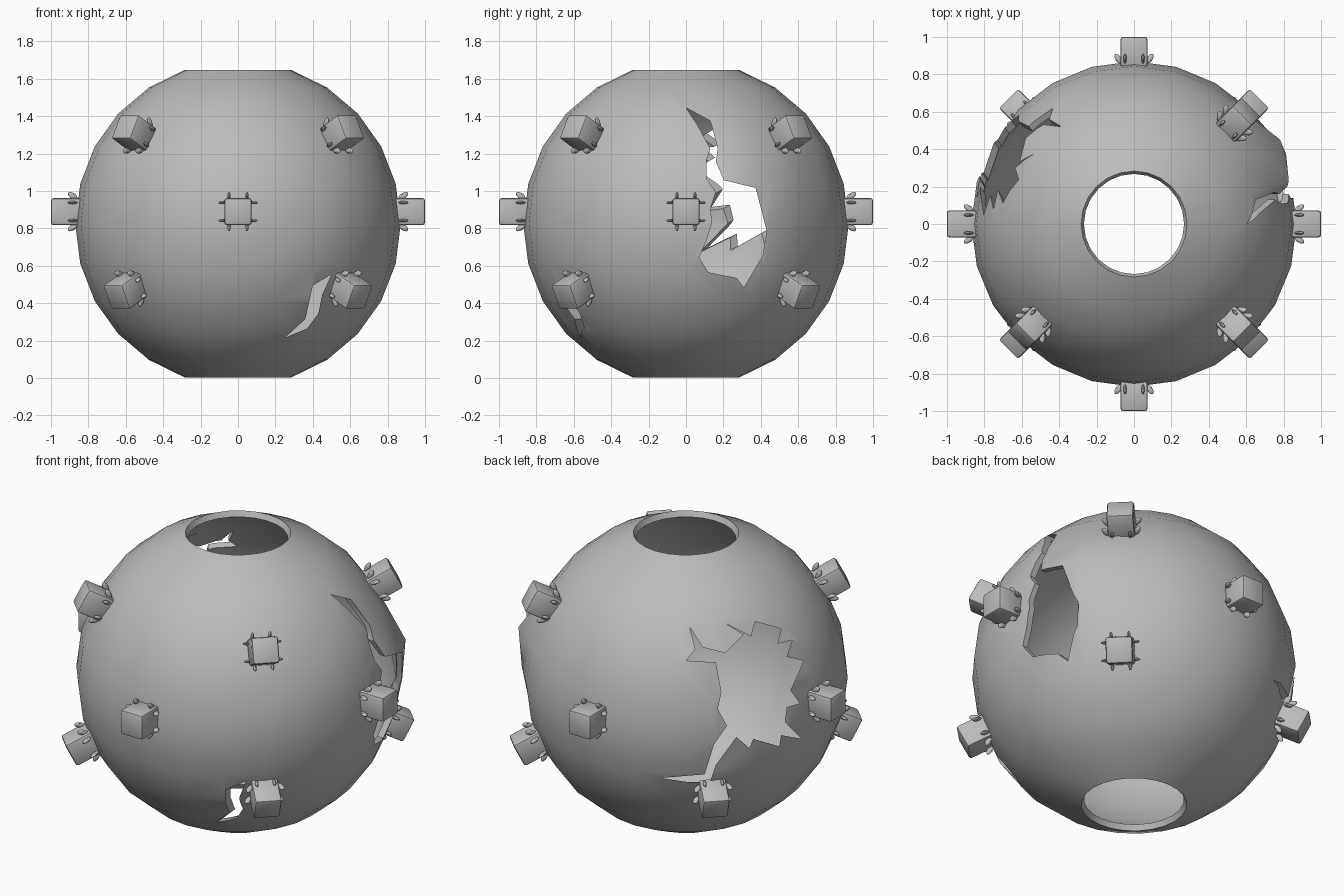
import bpy, bmesh, math
from mathutils import Vector, Matrix

if "Cube" in bpy.data.objects:
    bpy.data.objects.remove(bpy.data.objects["Cube"], do_unlink=True)

MID = Vector((0, 0, 0.825))
RADIUS = 0.87

steel = bpy.data.materials.new("dull_grey_steel")
steel.use_nodes = True
steel.diffuse_color = (0.5, 0.5, 0.5, 1)
steel.node_tree.nodes["Principled BSDF"].inputs["Base Color"].default_value = (0.5, 0.5, 0.5, 1)


def add_object(name, bm):
    bmesh.ops.recalc_face_normals(bm, faces=bm.faces)
    mesh = bpy.data.meshes.new(name)
    bm.to_mesh(mesh)
    bm.free()
    mesh.materials.append(steel)
    obj = bpy.data.objects.new(name, mesh)
    bpy.context.collection.objects.link(obj)
    return obj


def activate(obj):
    bpy.ops.object.select_all(action='DESELECT')
    obj.select_set(True)
    bpy.context.view_layer.objects.active = obj


def direction(az, el):
    a, e = math.radians(az), math.radians(el)
    return Vector((math.cos(e) * math.cos(a), math.cos(e) * math.sin(a), math.sin(e)))


def breach(name, az, el, outline):
    """Jagged prism cutter; the outline is in hundredths, facing az and el."""
    out, up = direction(az, el), direction(az, el + 90)
    right = up.cross(out)
    bm = bmesh.new()
    loops = [[bm.verts.new(MID + right * u / 100 + up * v / 100 + out * d) for u, v in outline]
             for d in (0.15, 1.2)]
    n = len(outline)
    for loop in loops:
        bm.faces.new(loop)
    for i in range(n):
        j = (i + 1) % n
        bm.faces.new((loops[0][i], loops[0][j], loops[1][j], loops[1][i]))
    cutter = add_object(name, bm)
    cutter.hide_render = True
    cutter.hide_viewport = False
    return cutter


# Hollow shell: a lathed arc, open at both poles
bm = bmesh.new()
arc = [MID + RADIUS * direction(0, -71 + 14.2 * i) for i in range(11)]
verts = [bm.verts.new(p) for p in arc]
edges = [bm.edges.new(pair) for pair in zip(verts, verts[1:])]
bmesh.ops.spin(bm, geom=verts + edges, cent=MID, axis=(0, 0, 1), angle=math.tau, steps=24)
bmesh.ops.remove_doubles(bm, verts=bm.verts, dist=0.001)
shell = add_object("shell", bm)
wall = shell.modifiers.new("wall", 'SOLIDIFY')
wall.thickness = 0.035
wall.offset = -1

# Blast hole, side tear and small front crack
cutters = [
    breach("blast_hole_cutter", 125, 25, [
        (0, 6), (16, 5), (19, -11), (17, -20), (22, -29), (15, -39), (10, -55), (-14, -57),
        (0, -59), (13, -59), (16, -50), (27, -35), (34, -41), (36, -36), (50, -40), (51, -34),
        (62, -36), (53, -27), (54, -19), (61, -17), (56, -10), (61, 1), (63, 6), (54, 8), (57, 17),
        (49, 15), (51, 23), (37, 27), (35, 19), (21, 26), (31, 20), (21, 10), (9, 13),
        (2, 24), (5, 12)]),
    breach("side_tear_cutter", 0, 0, [
        (0, 62), (13, 55), (17, 40), (16, 33), (20, 23), (35, 18), (38, 9), (43, -4), (41, -17),
        (31, -34), (27, -29), (12, -26), (7, -18), (11, -9), (14, 1), (13, 8), (16, 17),
        (11, 24), (11, 34), (13, 40), (6, 53)]),
    breach("front_crack_cutter", -90, 0, [
        (25, -61), (36, -51), (40, -33), (50, -27), (45, -38), (43, -48), (37, -56)])]
for cutter in cutters:
    cut = shell.modifiers.new(cutter.name, 'BOOLEAN')
    cut.operation = 'DIFFERENCE'
    cut.solver = 'EXACT'
    cut.object = cutter
activate(shell)
for name in [m.name for m in shell.modifiers]:
    bpy.ops.object.modifier_apply(modifier=name)
for cutter in cutters:
    bpy.data.objects.remove(cutter, do_unlink=True)

# Lip of the side tear, bent outwards
lip = Vector((0.75, 0.4, 1.02))
for v in shell.data.vertices:
    near = 1 - (v.co - lip).length / 0.25
    if near > 0:
        v.co += (v.co - MID).normalized() * 0.07 * near
activate(shell)
bpy.ops.object.shade_smooth_by_angle(angle=math.radians(32))


# Square studs, each gripped by eight leaf-shaped claws
def stud(name, az, el):
    out = direction(az, el)
    base = RADIUS - 0.065 * out.z
    place = (Matrix.Translation(Vector((0, 0, 0.89)) + out * base)
             @ out.to_track_quat('Z', 'Y').to_matrix().to_4x4())
    bm = bmesh.new()
    bmesh.ops.create_cube(bm, size=1, matrix=Matrix.Translation((0, 0, 0.05))
                          @ Matrix.Diagonal((0.145, 0.145, 0.16, 1)))
    bmesh.ops.bevel(bm, geom=bm.edges[:], offset=0.014, segments=2, profile=0.5, affect='EDGES')
    for side in range(4):
        turn = Matrix.Rotation(side * math.pi / 2, 4, 'Z')
        for shift in (-0.048, 0.048):
            bmesh.ops.create_uvsphere(
                bm, u_segments=8, v_segments=6, radius=1,
                matrix=turn @ Matrix.Translation((0.084, shift, 0.014))
                @ Matrix.Rotation(math.radians(35), 4, 'Y') @ Matrix.Diagonal((0.016, 0.009, 0.03, 1)))
    bm.transform(place)
    obj = add_object(name, bm)
    activate(obj)
    bpy.ops.object.shade_smooth_by_angle(angle=math.radians(40))


for i, side in enumerate(("left", "back", "right", "front")):
    stud(side + "_stud", i * 90, 0)
for i, corner in enumerate(("back_left", "back_right", "front_right", "front_left")):
    stud("lower_" + corner + "_stud", 45 + i * 90, -26.5)
    if corner != "back_right":  # torn away by the blast hole
        stud("upper_" + corner + "_stud", 45 + i * 90, 28)
